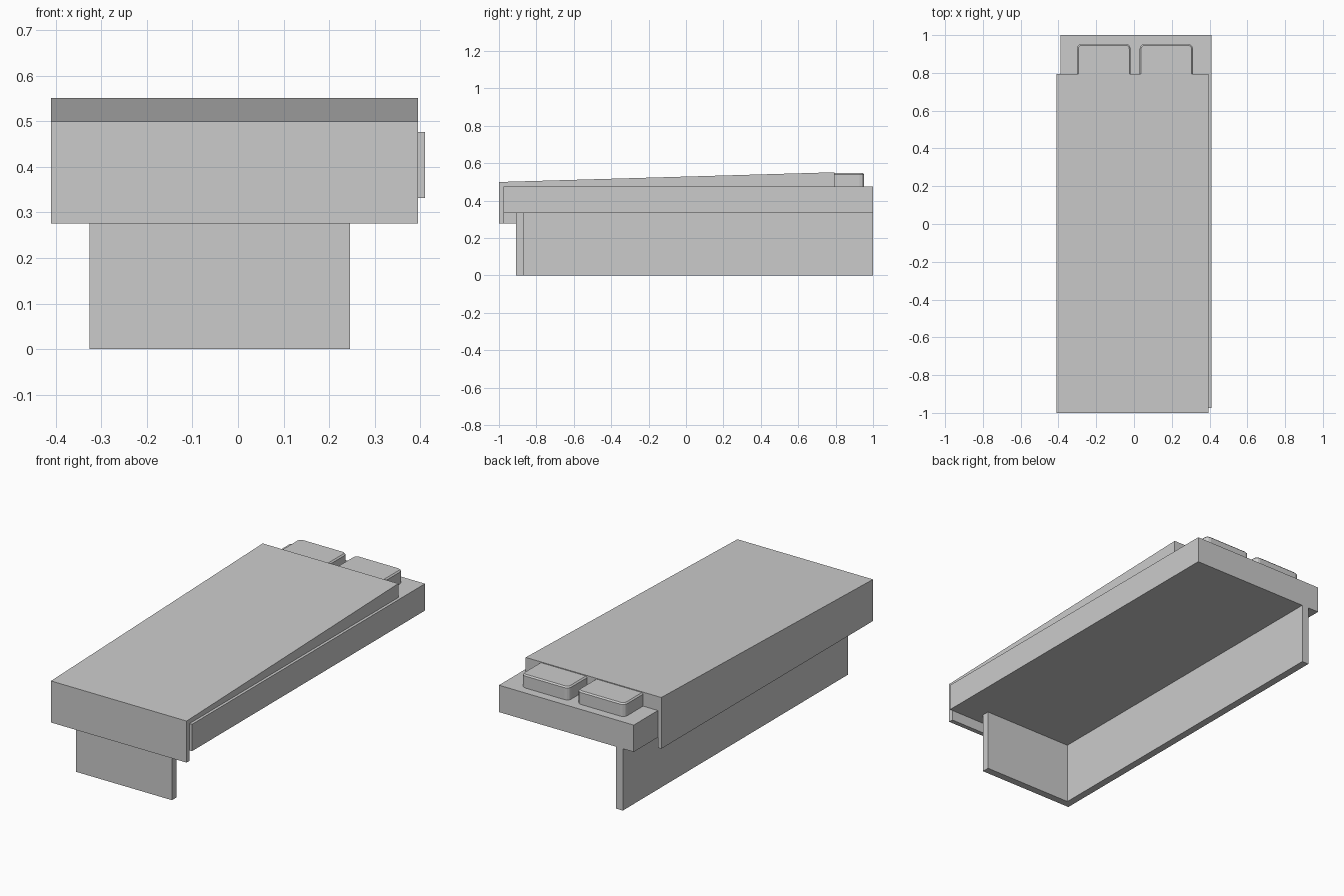
import bpy, bmesh

if "Cube" in bpy.data.objects:
    bpy.data.objects.remove(bpy.data.objects["Cube"])


def prism(name, pts, axis, lo, hi):
    """Extrude a closed 2D profile along x or z."""
    bm = bmesh.new()
    place = (lambda p: (lo, *p)) if axis == 'x' else (lambda p: (*p, lo))
    face = bm.faces.new([bm.verts.new(place(p)) for p in pts])
    ext = bmesh.ops.extrude_face_region(bm, geom=[face])
    moved = [g for g in ext['geom'] if isinstance(g, bmesh.types.BMVert)]
    d = hi - lo
    bmesh.ops.translate(bm, verts=moved, vec=(d, 0, 0) if axis == 'x' else (0, 0, d))
    bmesh.ops.recalc_face_normals(bm, faces=bm.faces)
    mesh = bpy.data.meshes.new(name)
    bm.to_mesh(mesh)
    bm.free()
    ob = bpy.data.objects.new(name, mesh)
    bpy.context.collection.objects.link(ob)
    return ob


def box(name, x0, x1, y0, y1, z0, z1):
    return prism(name, [(x0, y0), (x1, y0), (x1, y1), (x0, y1)], 'z', z0, z1)


# L-shaped base: foot panel and long side panel
prism("base_panels", [(-0.325, -0.91), (0.245, -0.91), (0.245, -0.87),
                      (-0.285, -0.87), (-0.285, 1), (-0.325, 1)], 'z', 0, 0.332)

# Mattress
box("mattress", -0.39, 0.41, -0.975, 1, 0.332, 0.476)

# Sloping blanket, hollowed so it drapes over the foot and left side
blanket = prism("blanket", [(-1, 0.276), (-1, 0.499), (0.795, 0.551), (0.795, 0.276)],
                'x', -0.41, 0.395)
cutter = box("blanket_cutter", -0.39, 1, -0.975, 2, 0.1, 0.476)
cutter.hide_render = True
cutter.hide_viewport = True
cut = blanket.modifiers.new("hollow", 'BOOLEAN')
cut.operation = 'DIFFERENCE'
cut.solver = 'EXACT'
cut.object = cutter

# Pillows with rounded corners and softened top edges
for name, x0, x1 in (("left_pillow", -0.302, -0.018), ("right_pillow", 0.03, 0.312)):
    pillow = box(name, x0, x1, 0.73, 0.953, 0.476, 0.547)
    bm = bmesh.new()
    bm.from_mesh(pillow.data)
    upright = [e for e in bm.edges if abs(e.verts[0].co.z - e.verts[1].co.z) > 0.01]
    bmesh.ops.bevel(bm, geom=upright, offset=0.025, segments=3, profile=0.5,
                    affect='EDGES')
    rim = [e for e in bm.edges if all(v.co.z > 0.54 for v in e.verts)]
    bmesh.ops.bevel(bm, geom=rim, offset=0.007, segments=1, affect='EDGES')
    bm.to_mesh(pillow.data)
    bm.free()
